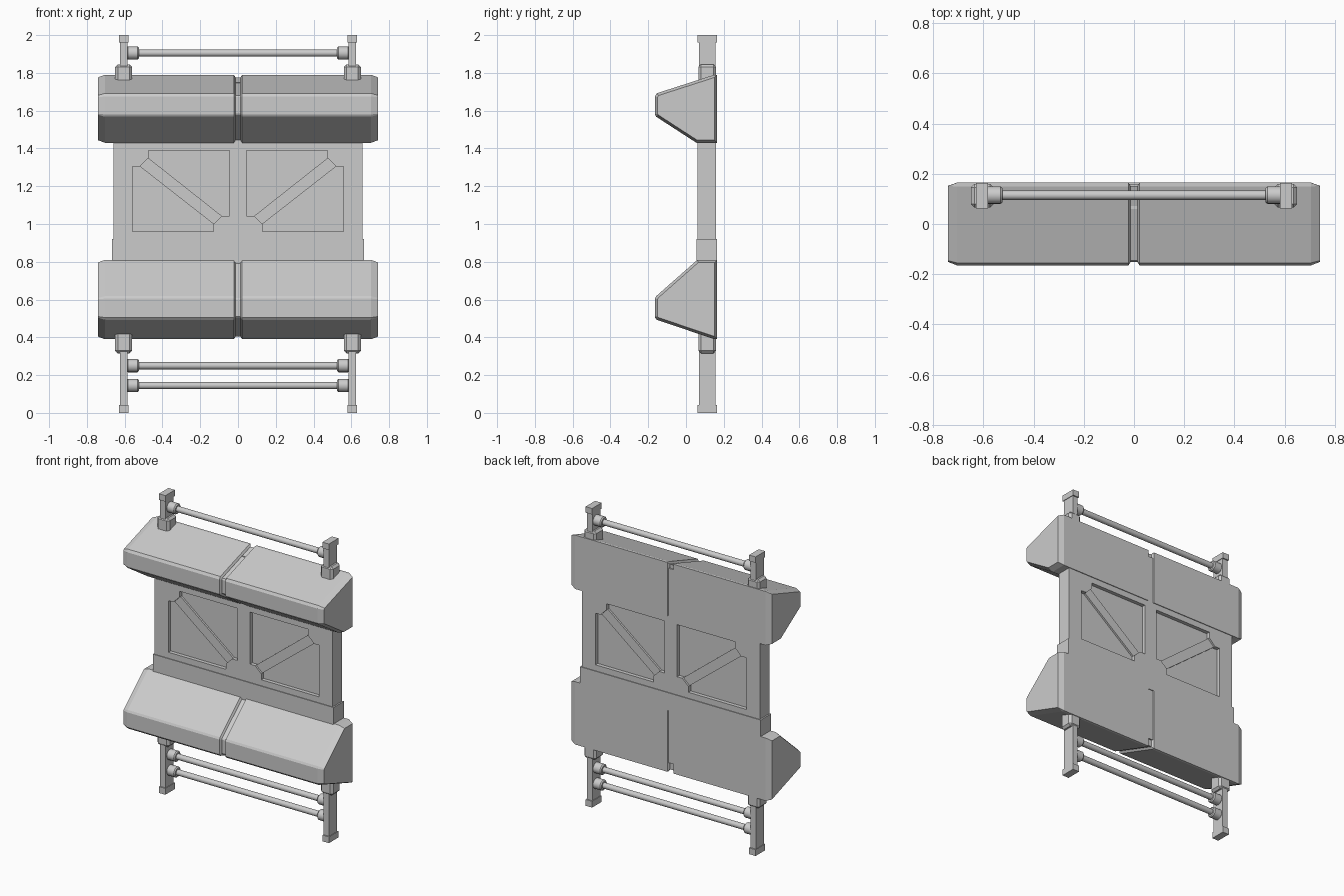
import bpy, bmesh, math
from mathutils import Vector

cube = bpy.data.objects.get("Cube")
if cube:
    bpy.data.objects.remove(cube, do_unlink=True)

grey = bpy.data.materials.new("plain grey")
grey.use_nodes = True
COLOUR = (0.6, 0.6, 0.6, 1)
grey.diffuse_color = COLOUR
grey.node_tree.nodes["Principled BSDF"].inputs["Base Color"].default_value = COLOUR


def finish(name, bm):
    bmesh.ops.recalc_face_normals(bm, faces=bm.faces[:])
    mesh = bpy.data.meshes.new(name)
    bm.to_mesh(mesh)
    bm.free()
    mesh.materials.append(grey)
    ob = bpy.data.objects.new(name, mesh)
    bpy.context.collection.objects.link(ob)
    return ob


def loft(name, rings):
    """Skin a list of equal-length point rings and cap both ends."""
    bm = bmesh.new()
    loops = [[bm.verts.new(p) for p in ring] for ring in rings]
    n = len(loops[0])
    for a, b in zip(loops, loops[1:]):
        for i in range(n):
            j = (i + 1) % n
            bm.faces.new((a[i], a[j], b[j], b[i]))
    bm.faces.new(loops[0])
    bm.faces.new(loops[-1][::-1])
    return finish(name, bm)


def plate(name, outline, y0, y1):
    """Extrude an (x, z) outline from y0 to y1."""
    return loft(name, [[(x, y, z) for x, z in outline] for y in (y0, y1)])


def box(name, x0, x1, y0, y1, z0, z1, bevel=0):
    ob = plate(name, [(x0, z0), (x1, z0), (x1, z1), (x0, z1)], y0, y1)
    if bevel:
        mod = ob.modifiers.new("bevel", "BEVEL")
        mod.width, mod.segments = bevel, 1
    return ob


def inset(profile, d):
    """Move every side of a counter-clockwise profile inward by d."""
    pts = [Vector(p) for p in profile]
    result = []
    for i, p in enumerate(pts):
        e1 = (p - pts[i - 1]).normalized()
        e2 = (pts[(i + 1) % len(pts)] - p).normalized()
        n1, n2 = Vector((-e1.y, e1.x)), Vector((-e2.y, e2.x))
        result.append(p + (n1 + n2) * d / (1 + n1.dot(n2)))
    return result


def rod(name, x0, x1, y, z, r, chamfer=0):
    def ring(x, rad):
        return [(x, y + rad * math.cos(k * math.tau / 16),
                 z + rad * math.sin(k * math.tau / 16)) for k in range(16)]
    ob = loft(name, [ring(x0, r - chamfer), ring(x0 + chamfer + .001, r),
                     ring(x1 - chamfer - .001, r), ring(x1, r - chamfer)])
    bpy.ops.object.select_all(action="DESELECT")
    ob.select_set(True)
    bpy.context.view_layer.objects.active = ob
    bpy.ops.object.shade_smooth_by_angle(angle=math.radians(32))


# Bins: side profiles as (y, z), counter-clockwise
bins = {
    "upper": [(.165, 1.79), (.15, 1.79), (-.155, 1.692), (-.165, 1.675),
              (-.165, 1.58), (-.158, 1.568), (.055, 1.43), (.165, 1.43)],
    "lower": [(.165, .81), (.06, .81), (-.158, .618), (-.165, .605),
              (-.165, .505), (-.155, .493), (.15, .39), (.165, .39)],
}
for level, profile in bins.items():
    for side, s in (("left", 1), ("right", -1)):
        sections = [(.014, .012), (.022, 0), (.705, 0), (.742, .014)]
        loft(f"{level}_bin_{side}",
             [[(s * x, y, z) for y, z in inset(profile, d)] for x, d in sections])
    # Sunken seam between the two halves
    loft(f"{level}_bin_seam",
         [[(x, y, z) for y, z in inset(profile, .014)] for x in (-.02, .02)])

# Central panel: frame members, sunken floor
Y0, Y1 = .06, .16
OUT, IN, BOT, TOP = .558, .046, .96, 1.39
box("panel_top_rail", -OUT, OUT, Y0, Y1, TOP, 1.75)
box("panel_bottom_rail", -OUT, OUT, Y0, Y1, .45, BOT)
box("panel_mullion", -IN, IN, Y0, Y1, BOT, TOP)
box("panel_floor", -OUT, OUT, Y0 + .025, Y1 - .025, BOT, TOP)
box("cross_band", -.668, .668, .055, .165, .80, .92)

for side, s in (("left", 1), ("right", -1)):
    def mirror(points):
        return [(s * x, z) for x, z in points]

    def sbox(name, x0, x1, *rest):
        box(f"{name}_{side}", *sorted((s * x0, s * x1)), *rest)

    # Panel side, corner gussets and diagonal brace
    sbox("panel_stile", OUT, .658, Y0, Y1, .45, 1.75)
    plate(f"outer_gusset_{side}", mirror(
        [(OUT, TOP), (.475, TOP), (.475, 1.35), (.52, 1.305), (OUT, 1.305)]), Y0, Y1)
    plate(f"inner_gusset_{side}", mirror(
        [(IN, BOT), (.13, BOT), (.13, 1.0), (.085, 1.042), (IN, 1.042)]), Y0, Y1)
    plate(f"diagonal_brace_{side}", mirror(
        [(.13, 1.0), (.52, 1.305), (.475, 1.35), (.085, 1.042)]), Y0 + .012, Y1 - .012)

    # Posts with end caps and clamping sleeves
    sbox("post", .585, .625, .07, .155, .01, 1.99)
    sbox("post_top_cap", .581, .629, .062, .163, 1.96, 2.0)
    sbox("post_foot", .581, .629, .062, .163, 0, .042)
    sbox("upper_sleeve", .56, .65, .065, .16, 1.70, 1.845, .014)
    sbox("lower_sleeve", .56, .65, .065, .16, .315, .46, .014)

# Cross bars with sockets at the posts
for label, z in (("top", 1.905), ("middle", .25), ("bottom", .145)):
    rod(f"{label}_bar", -.56, .56, .115, z, .019)
    rod(f"{label}_socket_left", .525, .59, .115, z, .035, .006)
    rod(f"{label}_socket_right", -.59, -.525, .115, z, .035, .006)
